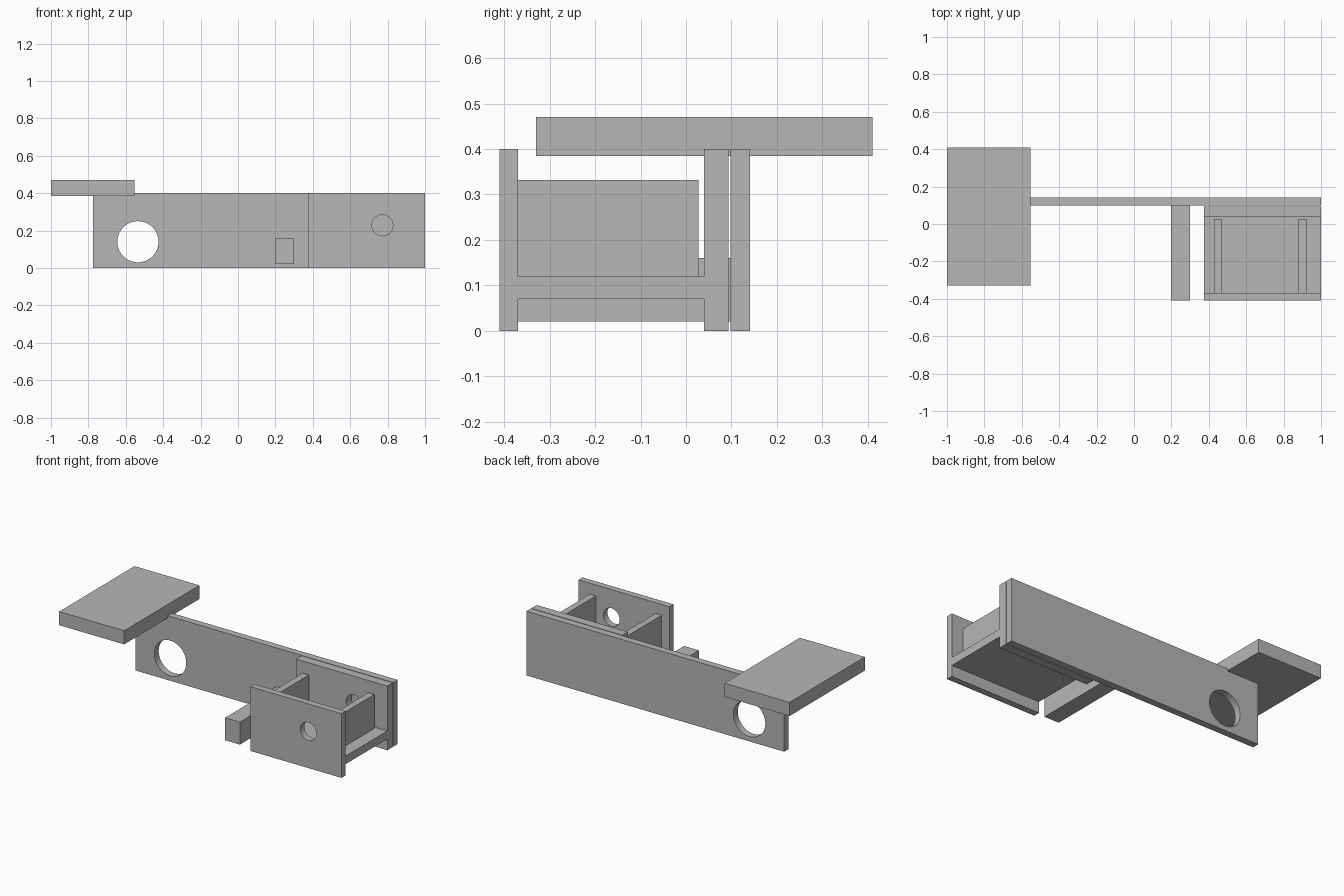
import bpy
import math

cube = bpy.data.objects.get("Cube")
if cube:
    bpy.data.objects.remove(cube, do_unlink=True)

# Single plain grey for every part
grey = bpy.data.materials.new("plain_grey")
grey.use_nodes = True
colour = (0.47, 0.47, 0.47, 1)
grey.diffuse_color = colour
grey.node_tree.nodes["Principled BSDF"].inputs["Base Color"].default_value = colour


def box(name, x, y, z):
    """Box spanning the given (low, high) ranges."""
    spans = (x, y, z)
    bpy.ops.mesh.primitive_cube_add(size=1, location=[(a + b) / 2 for a, b in spans])
    obj = bpy.context.object
    obj.name = name
    obj.scale = [b - a for a, b in spans]
    bpy.ops.object.transform_apply(location=False, rotation=False, scale=True)
    obj.data.materials.append(grey)
    return obj


def drill(obj, x, z, radius):
    """Cut a round hole through a plate along y."""
    bpy.ops.mesh.primitive_cylinder_add(
        vertices=64, radius=radius, depth=0.2,
        location=(x, obj.location.y, z), rotation=(math.pi / 2, 0, 0))
    cutter = bpy.context.object
    cutter.hide_render = True
    cutter.data.materials.append(grey)
    mod = obj.modifiers.new("hole", 'BOOLEAN')
    mod.operation = 'DIFFERENCE'
    mod.solver = 'EXACT'
    mod.object = cutter
    bpy.ops.object.select_all(action='DESELECT')
    obj.select_set(True)
    bpy.context.view_layer.objects.active = obj
    bpy.ops.object.modifier_apply(modifier=mod.name)
    bpy.data.objects.remove(cutter, do_unlink=True)
    bpy.ops.object.shade_smooth_by_angle(angle=math.radians(30))


# Long back plate with its large hole
back_plate = box("back_plate", (-0.775, 1), (0.098, 0.141), (0, 0.4))
drill(back_plate, -0.535, 0.14, 0.11)

# Flat board resting on the plate's end
box("top_board", (-1, -0.553), (-0.33, 0.41), (0.385, 0.47))

# Bar standing out from the back plate
box("side_bar", (0.198, 0.3), (-0.41, 0.098), (0.02, 0.16))

# Open bracket: two drilled plates, a shelf and two upright ribs
bay = (0.373, 1)
for name, y in (("front_plate", (-0.41, -0.37)), ("inner_plate", (0.04, 0.093))):
    drill(box(name, bay, y, (0, 0.4)), 0.772, 0.228, 0.056)
box("shelf", bay, (-0.37, 0.04), (0.07, 0.12))
for name, x in (("right_rib", 0.428), ("left_rib", 0.88)):
    box(name, (x, x + 0.041), (-0.37, 0.027), (0.12, 0.332))
